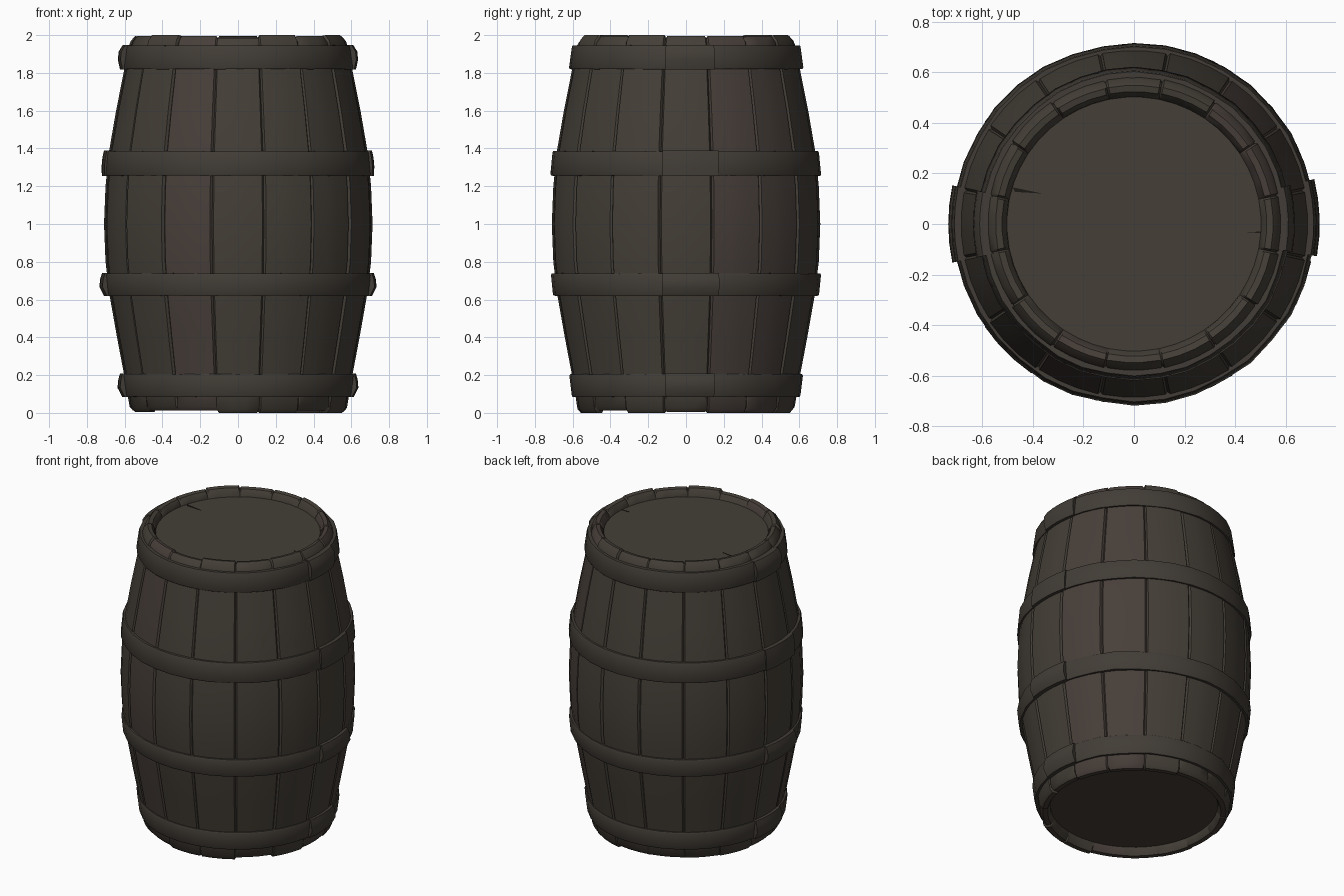
import bpy, bmesh, math, random
from mathutils import Vector

if "Cube" in bpy.data.objects:
    bpy.data.objects.remove(bpy.data.objects["Cube"])

random.seed(4)


def material(name, rgb):
    m = bpy.data.materials.new(name)
    m.diffuse_color = (*rgb, 1)
    m.use_nodes = True
    m.node_tree.nodes["Principled BSDF"].inputs["Base Color"].default_value = m.diffuse_color
    return m


WOOD = material("dark weathered wood", (0.058, 0.049, 0.038))
RED_WOOD = material("reddish wood", (0.064, 0.049, 0.041))
HOOP = material("hoop brown", (0.054, 0.046, 0.037))
CRACK = material("crack black", (0.012, 0.010, 0.008))


def finish(bm, name, mats, angle=38):
    bmesh.ops.recalc_face_normals(bm, faces=bm.faces)
    for f in bm.faces:
        f.smooth = True
    me = bpy.data.meshes.new(name)
    bm.to_mesh(me)
    bm.free()
    me.set_sharp_from_angle(angle=math.radians(angle))
    for m in mats:
        me.materials.append(m)
    ob = bpy.data.objects.new(name, me)
    bpy.context.collection.objects.link(ob)
    return ob


def polar(r, a, z):
    return Vector((r * math.cos(a), r * math.sin(a), z))


# Barrel shell: one lathe with V grooves between sixteen uneven staves
STAVES = 16
STEP = 2 * math.pi / STAVES
# radius, height, part of the profile
PROFILE = [(0.51, 0.06, "in"), (0.515, 0.025, "end"), (0.53, 0.0, "end"), (0.56, 0.0, "end"),
           (0.578, 0.02, "end"), (0.59, 0.10, "out"), (0.607, 0.2, "out"), (0.645, 0.4, "out"),
           (0.684, 0.62, "out"), (0.706, 0.8, "out"), (0.714, 1.0, "out"), (0.706, 1.2, "out"),
           (0.688, 1.38, "out"), (0.65, 1.6, "out"), (0.61, 1.8, "out"), (0.583, 1.94, "out"),
           (0.572, 1.975, "end"), (0.55, 2.0, "end"), (0.525, 1.995, "end"),
           (0.508, 1.97, "end"), (0.502, 1.945, "in")]

columns = []          # angle, is groove, radius shift, bottom shift, top shift
for s in range(STAVES):
    a0 = -math.pi / 2 + (s - 0.5) * STEP
    dr = random.uniform(-0.004, 0.003)
    lo, hi = random.choice((0, 0.006, 0.012)), random.choice((0, 0, 0.006, 0.016))
    columns.append((a0, True, 0, 0.012, 0.018))
    for t in (0.035, 0.35, 0.65, 0.965):
        columns.append((a0 + t * STEP, False, dr, lo, hi))

bm = bmesh.new()
grid = []
for a, groove, dr, lo, hi in columns:
    col = []
    for r, z, kind in PROFILE:
        if kind != "in":
            r += dr
        if kind == "out" and groove:
            r -= 0.012
        if kind == "end":
            z += lo if z < 1 else -hi
        col.append(bm.verts.new(polar(r, a, z)))
    grid.append(col)
for i, col in enumerate(grid):
    nxt = grid[(i + 1) % len(grid)]
    for j in range(len(PROFILE) - 1):
        f = bm.faces.new((col[j], nxt[j], nxt[j + 1], col[j + 1]))
        f.material_index = 1 if (i // 5) in (5, 6, 15) else 0
# Recessed end boards close the shell
for j in (0, -1):
    bm.faces.new([c[j] for c in grid])
finish(bm, "barrel_staves", [WOOD, RED_WOOD])


# Hoops and overlap plates: a band section swept round the z axis
def band(name, section, start, end, segments, wobble=0.0):
    closed = abs(end - start) > 359
    bm = bmesh.new()
    rings = []
    for i in range(segments + (0 if closed else 1)):
        a = math.radians(start + (end - start) * i / segments)
        w = random.uniform(-wobble, wobble)
        rings.append([bm.verts.new(polar(r + w, a, z + w * 0.5)) for r, z in section])
    n = len(section)
    for i in range(segments):
        p, q = rings[i], rings[(i + 1) % len(rings)]
        for j in range(n):
            k = (j + 1) % n
            bm.faces.new((p[j], q[j], q[k], p[k]))
    if not closed:
        bm.faces.new(rings[0])
        bm.faces.new(rings[-1])
    return finish(bm, name, [HOOP])


# name, bottom z, top z, outer radius at bottom and top, plate radius
HOOPS = [("bottom", 0.085, 0.205, 0.606, 0.619, 0.638),
         ("lower", 0.62, 0.738, 0.703, 0.713, 0.734),
         ("upper", 1.255, 1.385, 0.715, 0.704, 0.722),
         ("top", 1.82, 1.945, 0.619, 0.604, 0.636)]
for label, z0, z1, r0, r1, rp in HOOPS:
    band(label + "_hoop",
         [(r0 - 0.06, z0), (r0 - 0.004, z0), (r0, z0 + 0.008),
          (r1, z1 - 0.008), (r1 - 0.004, z1), (r1 - 0.06, z1)], 0, 360, 36, 0.003)
    zm = (z0 + z1) / 2
    for side, centre in (("right", 2), ("left", 180)):
        band(f"{label}_hoop_{side}_overlap",
             [(r0 - 0.03, z0 - 0.002), (r0 + 0.006, z0 - 0.002), (rp, zm - 0.012),
              (rp - 0.004, zm + 0.03), (r1 + 0.006, z1 + 0.003), (r1 - 0.03, z1 + 0.003)],
             centre - 12, centre + 12, 4)


# Cracks in the lid: thin dark slivers
def sliver(name, pts, z):
    bm = bmesh.new()
    f = bm.faces.new([bm.verts.new((x, y, z)) for x, y in pts])
    bmesh.ops.extrude_face_region(bm, geom=[f])
    bm.verts.ensure_lookup_table()
    for v in bm.verts[len(pts):]:
        v.co.z += 0.003
    finish(bm, name, [CRACK])


sliver("lid_crack_left", [(-0.48, 0.145), (-0.47, 0.127), (-0.36, 0.12)], 1.944)
sliver("lid_crack_right", [(0.5, -0.03), (0.5, -0.036), (0.44, -0.032)], 1.944)
